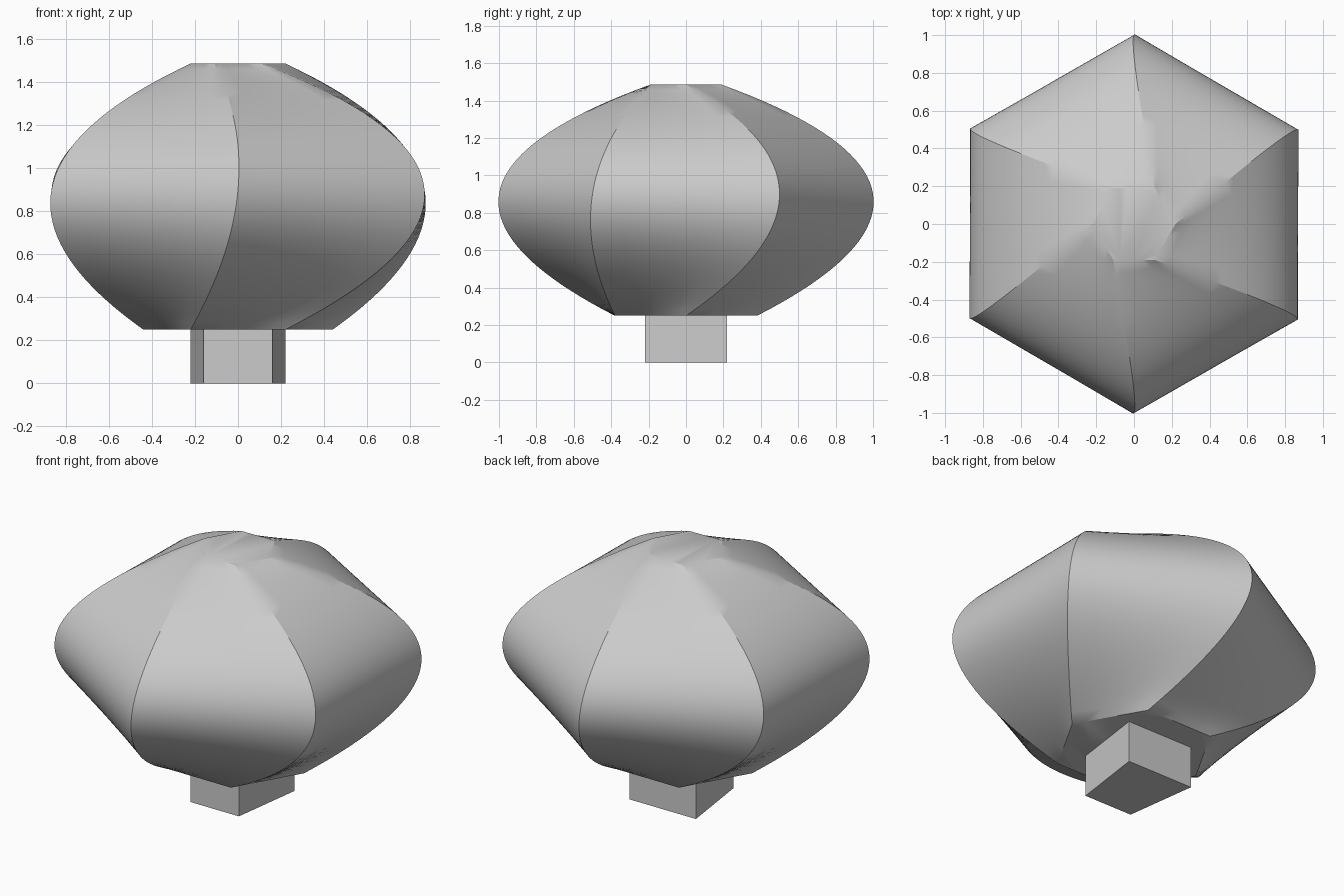
import bpy, bmesh
from math import radians, cos, sin
from mathutils import Vector

if "Cube" in bpy.data.objects:
    bpy.data.objects.remove(bpy.data.objects["Cube"])

grey = bpy.data.materials.new("plain_grey")
grey.use_nodes = True
colour = (0.6, 0.6, 0.6, 1)
grey.diffuse_color = colour
grey.node_tree.nodes["Principled BSDF"].inputs["Base Color"].default_value = colour


def polygon(radius, z, turn, sides=6):
    """Corners of a regular polygon, turned by some degrees."""
    angles = [radians(turn + i * 360 / sides) for i in range(sides)]
    return [Vector((radius * cos(a), radius * sin(a), z)) for a in angles]


def blend(a, b, c, t):
    """Parabola through a, b and c at t = 0, 0.5 and 1."""
    return a * (2 * t - 1) * (t - 1) + b * 4 * t * (1 - t) + c * t * (2 * t - 1)


def loft(name, rings):
    """Skin a stack of rings and cap both ends."""
    bm = bmesh.new()
    loops = [[bm.verts.new(p) for p in ring] for ring in rings]
    for low, high in zip(loops, loops[1:]):
        for i in range(len(low)):
            j = (i + 1) % len(low)
            bm.faces.new((low[i], low[j], high[j], high[i]))
    bm.faces.new(loops[0][::-1])
    bm.faces.new(loops[-1])
    # Split the strips lengthwise so the twisted sides stay smooth
    uprights = [e for e in bm.edges if abs(e.verts[0].co.z - e.verts[1].co.z) < 1e-6]
    bmesh.ops.subdivide_edges(bm, edges=uprights, cuts=5, use_grid_fill=True)
    bmesh.ops.recalc_face_normals(bm, faces=bm.faces[:])
    mesh = bpy.data.meshes.new(name)
    bm.to_mesh(mesh)
    bm.free()
    mesh.materials.append(grey)
    obj = bpy.data.objects.new(name, mesh)
    bpy.context.collection.objects.link(obj)
    return obj


# Body: three hexagons, the widest turned against the two ends
bottom = polygon(0.44, 0.25, 0)
middle = polygon(1.0, 0.9, 30)
top = polygon(0.22, 1.485, 0)
steps = 40
rings = [[blend(a, b, c, k / steps) for a, b, c in zip(bottom, middle, top)]
         for k in range(steps + 1)]
body = loft("twisted_body", rings)
bpy.ops.object.select_all(action="DESELECT")
body.select_set(True)
bpy.context.view_layer.objects.active = body
bpy.ops.object.shade_smooth_by_angle(angle=radians(30))

# Foot: a block that narrows towards the front
foot_plan = [(-0.16, -0.22), (0.16, -0.22), (0.22, 0.22), (-0.22, 0.22)]
loft("foot_block", [[Vector((x, y, z)) for x, y in foot_plan] for z in (0, 0.25)])
